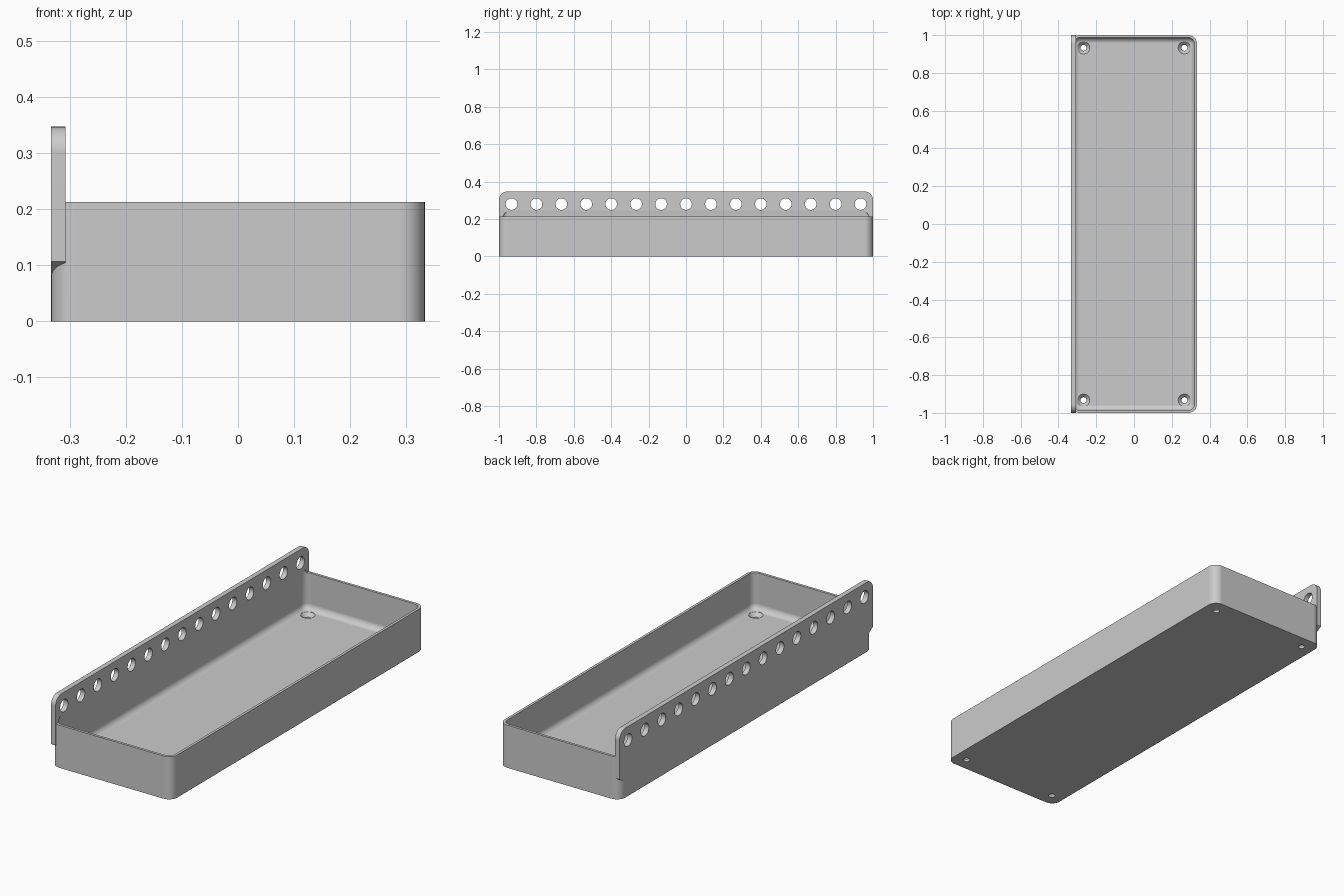
import bpy, bmesh
from math import sin, cos, pi

if "Cube" in bpy.data.objects:
    bpy.data.objects.remove(bpy.data.objects["Cube"], do_unlink=True)

HALF_X, HALF_Y, RIM_Z = 0.333, 1.0, 0.213
CORNER, WALL, FLOOR = 0.045, 0.013, 0.03
RAIL_X, RAIL_TOP = -0.308, 0.347

grey = bpy.data.materials.new("light_grey")
grey.use_nodes = True
grey.diffuse_color = (0.6, 0.6, 0.6, 1)
grey.node_tree.nodes["Principled BSDF"].inputs["Base Color"].default_value = (0.6, 0.6, 0.6, 1)


def rounded_rect(hx, hy, r, steps=10):
    """Counter-clockwise outline of a rectangle with round corners."""
    pts = []
    for i, (sx, sy) in enumerate([(1, 1), (-1, 1), (-1, -1), (1, -1)]):
        for k in range(steps + 1):
            a = (i + k / steps) * pi / 2
            pts.append((sx * (hx - r) + r * cos(a), sy * (hy - r) + r * sin(a)))
    return pts


def circle(x, y, r, n=32):
    return [(x + r * cos(2 * pi * k / n), y + r * sin(2 * pi * k / n)) for k in range(n)]


def add_loft(bm, rings):
    """Closed solid through rings that have equal point counts."""
    loops = [[bm.verts.new(p) for p in ring] for ring in rings]
    n = len(loops[0])
    for a, b in zip(loops, loops[1:]):
        for k in range(n):
            j = (k + 1) % n
            bm.faces.new((a[k], a[j], b[j], b[k]))
    bm.faces.new(loops[0][::-1])
    bm.faces.new(loops[-1])


def flat(outline, z):
    return [(x, y, z) for x, y in outline]


def upright(outline, x):
    return [(x, y, z) for y, z in outline]


def make_object(name, solids):
    bm = bmesh.new()
    for rings in solids:
        add_loft(bm, rings)
    bmesh.ops.recalc_face_normals(bm, faces=bm.faces)
    mesh = bpy.data.meshes.new(name)
    bm.to_mesh(mesh)
    bm.free()
    mesh.materials.append(grey)
    ob = bpy.data.objects.new(name, mesh)
    bpy.context.collection.objects.link(ob)
    return ob


def combine(target, other, operation):
    mod = target.modifiers.new(operation.lower(), "BOOLEAN")
    mod.operation, mod.solver, mod.object = operation, "EXACT", other
    bpy.context.view_layer.objects.active = target
    bpy.ops.object.modifier_apply(modifier=mod.name)
    bpy.data.objects.remove(other, do_unlink=True)


# Tray block
outer = rounded_rect(HALF_X, HALF_Y, CORNER)
tray = make_object("tray_with_hanging_rail", [[flat(outer, 0), flat(outer, RIM_Z)]])

# Hanging rail: round upper corners, sloped underside at each end
half = [(0.95, 0.077), (HALF_Y, 0.107)]
for k in range(11):
    a = k / 10 * pi / 2
    half.append((HALF_Y - CORNER + CORNER * cos(a), RAIL_TOP - CORNER + CORNER * sin(a)))
profile = half + [(-y, z) for y, z in reversed(half)]
rail = make_object("rail", [[upright(profile, -HALF_X), upright(profile, RAIL_X)]])
combine(tray, rail, "UNION")

# Hollow: filleted floor, straight walls, then a taper that blends into the rail
fillet = 0.03
levels = []
for k in range(9):
    a = k / 8 * pi / 2
    levels.append((fillet * (1 - sin(a)), FLOOR + fillet * (1 - cos(a))))
levels += [(0, RIM_Z + 0.003), (WALL, 0.245)]
hollow = [flat(rounded_rect(HALF_X - WALL - i, HALF_Y - WALL - i,
                            CORNER - WALL - i + 0.002), z) for i, z in levels]
combine(tray, make_object("hollow", [hollow]), "DIFFERENCE")

# Countersunk screw holes in the floor
screws = []
for x in (-0.267, 0.267):
    for y in (-0.933, 0.933):
        screws.append([flat(circle(x, y, r), z) for r, z in
                       [(0.016, -0.02), (0.016, 0.012), (0.033, FLOOR), (0.033, 0.06)]])
combine(tray, make_object("screw_holes", screws), "DIFFERENCE")

# Row of holes along the rail
row = []
for k in range(-7, 8):
    ring = circle(k * 0.1333, 0.28, 0.031)
    row.append([upright(ring, -0.4), upright(ring, -0.25)])
combine(tray, make_object("rail_holes", row), "DIFFERENCE")

# Smooth the round parts, keep edges crisp
bpy.ops.object.select_all(action="DESELECT")
tray.select_set(True)
bpy.context.view_layer.objects.active = tray
bpy.ops.object.shade_smooth_by_angle(angle=pi / 7)
weighted = tray.modifiers.new("weighted_normals", "WEIGHTED_NORMAL")
weighted.keep_sharp = True
